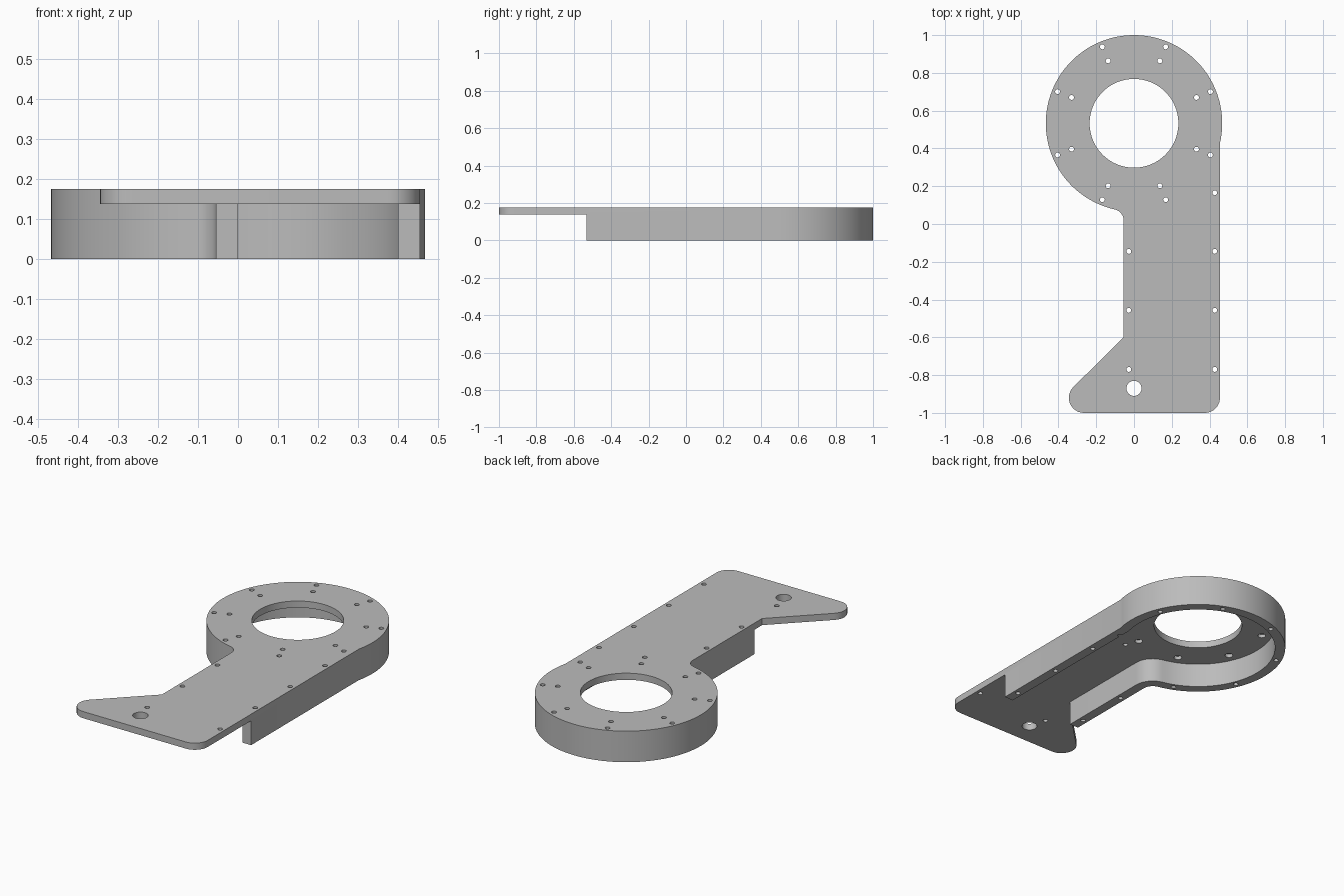
import bpy, bmesh
from math import radians, degrees, atan2, acos, asin, sqrt, cos, sin, pi
from mathutils import Vector

if "Cube" in bpy.data.objects:
    bpy.data.objects.remove(bpy.data.objects["Cube"], do_unlink=True)

# Main dimensions
TOP, UNDER = 0.175, 0.1375              # plate top and underside
RING_Y, RING_R, HOLE_R = 0.533, 0.467, 0.235
ARM_L, ARM_R = -0.055, 0.455            # arm sides
WALL, WALL_END = 0.055, -0.533          # skirt thickness and open end
FILLET, CORNER = 0.06, 0.08

grey = bpy.data.materials.new("plain grey")
grey.use_nodes = True
grey.diffuse_color = (0.5, 0.5, 0.5, 1)
grey.node_tree.nodes["Principled BSDF"].inputs["Base Color"].default_value = (0.5, 0.5, 0.5, 1)


def arc(cx, cy, r, start, end, n):
    steps = [start + (end - start) * i / n for i in range(n + 1)]
    return [(cx + r * cos(a), cy + r * sin(a)) for a in steps]


def prism(bm, points, z0, z1):
    face = bm.faces.new([bm.verts.new((x, y, z0)) for x, y in points])
    new = bmesh.ops.extrude_face_region(bm, geom=[face])["geom"]
    bmesh.ops.translate(bm, vec=(0, 0, z1 - z0),
                        verts=[v for v in new if isinstance(v, bmesh.types.BMVert)])


def solid(name, prisms):
    bm = bmesh.new()
    for points, z0, z1 in prisms:
        prism(bm, points, z0, z1)
    bmesh.ops.recalc_face_normals(bm, faces=bm.faces)
    mesh = bpy.data.meshes.new(name)
    bm.to_mesh(mesh)
    bm.free()
    mesh.materials.append(grey)
    obj = bpy.data.objects.new(name, mesh)
    bpy.context.collection.objects.link(obj)
    return obj


def ring_and_arm(inset):
    """Ring, neck fillet and arm sides, from the right arm side round to the left."""
    r, right = RING_R - inset, ARM_R - inset
    fx = ARM_L - FILLET
    fy = RING_Y - sqrt((RING_R + FILLET) ** 2 - fx ** 2)
    neck = atan2(fy - RING_Y, fx) + 2 * pi
    ring = arc(0, RING_Y, r, -acos(right / r), neck, 96)
    return ring + arc(fx, fy, FILLET + inset, neck - pi, 0 + 2 * pi - 2 * pi, 12)[1:]


# Full outline with the flared foot
outline = ring_and_arm(0)
outline += [(ARM_L, -0.6)]
outline += arc(-0.265, -0.92, CORNER, radians(135), radians(270), 12)
outline += arc(ARM_R - CORNER, -0.92, CORNER, radians(270), radians(360), 10)
bracket = solid("bracket_plate_with_skirt", [(outline, 0, TOP)])

# Hollow underside, open at the arm end
pocket = ring_and_arm(WALL)
pocket += [(ARM_L + WALL, -0.7), (ARM_R - WALL, -0.7)]
pocket_cutter = solid("pocket_cutter", [(pocket, -0.1, UNDER)])
foot = [(-1, -1.2), (1, -1.2), (1, WALL_END), (-1, WALL_END)]
foot_cutter = solid("foot_clearance_cutter", [(foot, -0.1, UNDER)])

# Through holes: ring bore, pivot hole and screw holes
def circle(x, y, r, n):
    return arc(x, y, r, 0, 2 * pi, n)[:-1]


angles = [radians(22.5 + 45 * k) for k in range(8)]
inner = [(0.358 * cos(a), RING_Y + 0.358 * sin(a)) for a in angles]
screws = [(0.438 * cos(a), RING_Y + 0.438 * sin(a)) for a in angles] + inner
screws += [(x, y) for x in (-0.0275, 0.4275) for y in (-0.145, -0.457, -0.77)]
screws += [(0.4275, 0.165)]
holes = [(circle(0, RING_Y, HOLE_R, 80), -0.1, 0.3), (circle(0, -0.87, 0.04, 32), -0.1, 0.3)]
holes += [(circle(x, y, 0.013, 16), -0.1, 0.3) for x, y in screws]
hole_cutter = solid("hole_cutter", holes)

# Wider recesses beneath the inner ring of screws
recess_cutter = solid("recess_cutter",
                      [(circle(x, y, 0.021, 20), UNDER - 0.03, UNDER + 0.02) for x, y in inner])

bpy.context.view_layer.objects.active = bracket
for cutter in (pocket_cutter, foot_cutter, hole_cutter, recess_cutter):
    mod = bracket.modifiers.new(cutter.name, "BOOLEAN")
    mod.operation = "DIFFERENCE"
    mod.solver = "EXACT"
    mod.object = cutter
    bpy.ops.object.modifier_apply(modifier=mod.name)
    bpy.data.objects.remove(cutter, do_unlink=True)

# Smooth curved sides, crisp edges
bpy.ops.object.select_all(action="DESELECT")
bracket.select_set(True)
bpy.ops.object.shade_smooth_by_angle(angle=radians(30))
